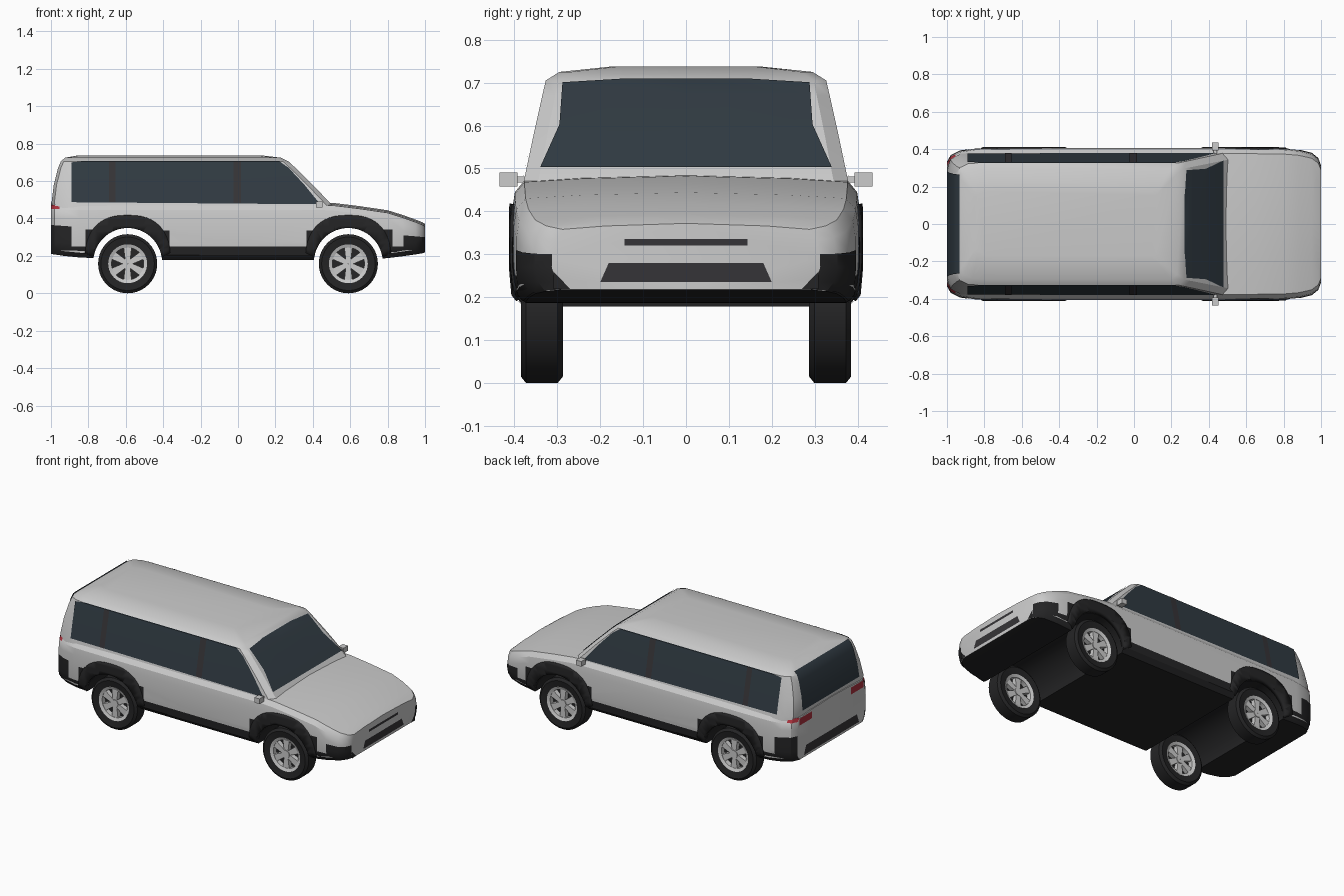
import bpy, bmesh, math
from mathutils import Vector

if "Cube" in bpy.data.objects:
    bpy.data.objects.remove(bpy.data.objects["Cube"])


def material(name, r, g, b):
    m = bpy.data.materials.new(name)
    m.diffuse_color = (r, g, b, 1)
    m.use_nodes = True
    m.node_tree.nodes["Principled BSDF"].inputs["Base Color"].default_value = m.diffuse_color
    return m


PAINT = material("silver", .55, .55, .55)
BLACK = material("black_plastic", .018, .018, .019)
GLASS = material("dark_glass", .03, .043, .055)
TRIM = material("dark_trim", .036, .034, .038)
RED = material("red_lens", .4, .03, .045)


def interp(table, t, k=1):
    for a, b in zip(table, table[1:]):
        if t <= b[0]:
            f = max(0, (t - a[0]) / (b[0] - a[0]))
            return a[k] + f * (b[k] - a[k])
    return table[-1][k]


def finish(name, bm, mats, angle=30):
    me = bpy.data.meshes.new(name)
    bm.to_mesh(me)
    bm.free()
    ob = bpy.data.objects.new(name, me)
    bpy.context.collection.objects.link(ob)
    for m in mats:
        me.materials.append(m)
    bpy.ops.object.select_all(action='DESELECT')
    ob.select_set(True)
    bpy.context.view_layer.objects.active = ob
    if angle:
        bpy.ops.object.shade_smooth_by_angle(angle=math.radians(angle))
    return ob


def loft(rings):
    bm = bmesh.new()
    rows = []
    for half in rings:
        ring = half + [(x, -y, z) for x, y, z in reversed(half) if y > 0]
        rows.append([bm.verts.new(p) for p in ring])
    n = len(rows[0])
    for a, b in zip(rows, rows[1:]):
        for i in range(n):
            bm.faces.new((a[i], a[(i + 1) % n], b[(i + 1) % n], b[i]))
    bm.faces.new(rows[0])
    bm.faces.new(rows[-1])
    bmesh.ops.recalc_face_normals(bm, faces=bm.faces)
    return bm


# body stations: x, half width, top z, bottom z
BODY = [(-1, .33, .478, .21), (-.98, .365, .48, .208), (-.93, .39, .48, .2),
        (-.85, .402, .48, .192), (-.6, .405, .48, .18), (0, .405, .48, .178),
        (.45, .405, .48, .178), (.52, .405, .476, .178), (.65, .404, .46, .18),
        (.8, .402, .438, .188), (.88, .395, .413, .198), (.95, .378, .388, .208),
        (.985, .35, .374, .214), (1, .31, .366, .218)]
# cabin levels: z, rear x, front x, half width
CABIN = [(.44, -.985, .53, .385), (.485, -.997, .49, .375), (.58, -.985, .4, .355),
         (.67, -.962, .308, .335), (.705, -.947, .27, .327), (.725, -.925, .23, .295),
         (.738, -.85, .12, .17)]


def section(x):
    w, zt, zb = (interp(BODY, x, k) for k in (1, 2, 3))
    return [(.93 * w, zb), (.985 * w, zb + .025), (w, .27), (w, zt - .075),
            (.985 * w, zt - .035), (.93 * w, zt - .008)], zt, zb


def half_width(x, z):
    if z > .474:
        return interp(CABIN, z, 3)
    return interp([(pz, py) for py, pz in section(x)[0]], z)


# lower body with wheel wells
rings = []
for st in BODY:
    x = st[0]
    side, zt, zb = section(x)
    rings.append([(x, 0, zb)] + [(x, y, z) for y, z in side] +
                 [(x, .6 * st[1], zt), (x, 0, zt + .006)])
bm = loft(rings)
for f in bm.faces:
    if f.normal.z < -.5:
        f.material_index = 1
body = finish("lower_body", bm, [PAINT, BLACK], 0)
for sx in (-.59, .59):
    bpy.ops.mesh.primitive_cylinder_add(vertices=48, radius=.185, depth=1.2,
                                        location=(sx, 0, .165), rotation=(math.pi / 2, 0, 0))
    cut = bpy.context.object
    cut.hide_render = True
    for m in (PAINT, BLACK):
        cut.data.materials.append(m)
    for p in cut.data.polygons:
        p.material_index = 1
    mod = body.modifiers.new("well", 'BOOLEAN')
    mod.operation, mod.object, mod.solver = 'DIFFERENCE', cut, 'EXACT'
    bpy.context.view_layer.objects.active = body
    bpy.ops.object.modifier_apply(modifier=mod.name)
    bpy.data.objects.remove(cut)
bpy.ops.object.select_all(action='DESELECT')
body.select_set(True)
bpy.ops.object.shade_smooth_by_angle(angle=math.radians(30))

# cabin
finish("cabin", loft([[(r, .8 * w, z), (r + .015, .92 * w, z), (r + .06, .985 * w, z),
                       (r + .12, w, z), (f - .03, w, z), (f, .91 * w, z)]
                      for z, r, f, w in CABIN]), [PAINT])


def panel(name, polys, place, mat, mirror=True, thick=0):
    """Thin skin: flat polygons cut at the body stations, then laid on the body."""
    bm = bmesh.new()
    for poly in polys:
        bm.faces.new([bm.verts.new((a, 0, b)) for a, b in poly])
    cuts = [((s[0], 0, 0), (1, 0, 0)) for s in BODY]
    cuts += [((0, 0, z), (0, 0, 1)) for z in (.205, .235, .27, .33, .36, .4, .44, .58, .67, .705)]
    for co, no in cuts:
        bmesh.ops.bisect_plane(bm, geom=bm.verts[:] + bm.edges[:] + bm.faces[:],
                               plane_co=co, plane_no=no)
    bmesh.ops.remove_doubles(bm, verts=bm.verts, dist=.0005)
    for v in bm.verts:
        v.co = place(v.co.x, v.co.z)
    ob = finish(name, bm, [mat])
    if thick:
        m = ob.modifiers.new("thickness", 'SOLIDIFY')
        m.thickness, m.offset = thick, -1
    if mirror:
        ob.modifiers.new("mirror", 'MIRROR').use_axis = (False, True, False)
    return ob


def side(off):
    return lambda x, z: Vector((x, -half_width(x, z) - off, z))


def rect(a0, b0, a1, b1):
    return [(a0, b0), (a1, b0), (a1, b1), (a0, b1)]


# side glass and its pillars
panel("side_windows", [[(-.89, .487), (.44, .476), (.355, .58), (.272, .67), (.22, .707),
                        (-.83, .707), (-.89, .7)]], side(.003), GLASS)
panel("window_pillars", [rect(-.69, .487, -.655, .705), rect(-.025, .482, .015, .705)],
      side(.005), TRIM)
# windscreen and rear window
panel("windscreen", [[(-.34, .5), (.34, .5), (.295, .6), (.288, .698), (.14, .707),
                      (-.14, .707), (-.288, .698), (-.295, .6)]],
      lambda y, z: Vector((interp(CABIN, z, 2) + .003, y, z + .003)), GLASS, False)
panel("rear_window", [[(-.28, .5), (.28, .5), (.265, .722), (-.265, .722)]],
      lambda y, z: Vector((interp(CABIN, z, 1) - .004, -y, z + .003)), GLASS, False)

# black cladding: bumpers, sills, arch feet
panel("side_cladding", [
    [(-1, .21), (-.89, .196), (-.89, .357), (-1, .365)],
    [(-.89, .196), (-.778, .188), (-.77, .25), (-.89, .25)],
    rect(-.815, .25, -.77, .34), rect(-.4, .18, .4, .25),
    rect(-.4, .25, -.365, .335), rect(.365, .25, .4, .335), rect(.77, .25, .825, .34),
    [(.778, .188), (.885, .2), (.885, .25), (.77, .25)],
    [(.885, .2), (1, .218), (1, .3), (.885, .31)]], side(.003), BLACK)


def arch(cx):
    pts = []
    for i in range(25):
        a = math.radians(8 + 164 * i / 24)
        c, s = math.cos(a), math.sin(a)
        pts.append(((cx + .184 * c, .165 + .184 * s),
                    (cx + .23 * math.copysign(abs(c) ** .8, c), .165 + .253 * s ** .8)))
    return [[p[0], p[1], q[1], q[0]] for p, q in zip(pts, pts[1:])]


panel("wheel_arches", arch(-.59) + arch(.59), side(.008), BLACK, thick=.025)


# nose and tail details
def nose(y, z):
    return Vector((1.003, y, z))


def tail(y, z):
    return Vector((-1.003, -y, z))


panel("front_grille", [[(-.2, .235), (.2, .235), (.18, .28), (-.18, .28)]], nose, TRIM, False)
panel("front_slot", [rect(-.143, .32, .143, .335)], nose, TRIM, False)
panel("front_lower_corners", [[(.27, .219), (.309, .219), (.309, .26)]], nose, BLACK)
panel("rear_lower_trim", [[(-.27, .225), (.27, .225), (.25, .28), (-.25, .28)]], tail, TRIM, False)
panel("tail_lights", [rect(.19, .425, .315, .468)], tail, RED)
panel("tail_light_sides", [rect(-1, .45, -.955, .473)], side(.004), RED)


# wheels
def lathe(name, profile, mat, seg=40):
    bm = bmesh.new()
    rows = [[bm.verts.new((r * math.cos(2 * math.pi * i / seg), y,
                           r * math.sin(2 * math.pi * i / seg))) for i in range(seg)]
            for r, y in profile]
    for a, b in zip(rows, rows[1:] + rows[:1]):
        for i in range(seg):
            j = (i + 1) % seg
            bm.faces.new((a[i], a[j], b[j], b[i]))
    bmesh.ops.recalc_face_normals(bm, faces=bm.faces)
    return finish(name, bm, [mat])


def spokes(name):
    bm = bmesh.new()
    for k in range(6):
        t = k * math.pi / 3 + math.pi / 6
        u, v = Vector((math.cos(t), 0, math.sin(t))), Vector((-math.sin(t), 0, math.cos(t)))
        corners = [u * .015 + v * .013, u * .09 + v * .022, u * .09 - v * .022, u * .015 - v * .013]
        rows = [[bm.verts.new(c + Vector((0, y, 0))) for c in corners] for y in (-.032, .034)]
        bm.faces.new(rows[0])
        bm.faces.new(rows[1])
        for i in range(4):
            j = (i + 1) % 4
            bm.faces.new((rows[0][i], rows[0][j], rows[1][j], rows[1][i]))
    bmesh.ops.recalc_face_normals(bm, faces=bm.faces)
    return finish(name, bm, [PAINT])


parts = [lathe("tyre", [(.104, -.042), (.143, -.049), (.158, -.037), (.158, .037),
                        (.143, .049), (.104, .042)], BLACK),
         lathe("rim", [(.104, -.043), (.104, .043), (.086, .036), (.086, -.036)], PAINT),
         lathe("hub", [(.001, -.036), (.024, -.036), (.024, .038), (.001, .038)], PAINT, 20),
         lathe("brake_disc", [(.001, -.006), (.088, -.006), (.088, .006), (.001, .006)], BLACK),
         spokes("spokes")]
for p in parts:
    for sx in (-1, 1):
        for sy in (-1, 1):
            ob = p if (sx, sy) == (1, 1) else p.copy()
            if ob is not p:
                bpy.context.collection.objects.link(ob)
            ob.location = (sx * .59, sy * .336, .158)
            ob.rotation_euler = (0, 0, 0 if sy > 0 else math.pi)

# door mirrors
for sy, label in ((-1, "right"), (1, "left")):
    for part, y, size in (("mirror", .414, (.036, .042, .032)), ("mirror_stem", .385, (.02, .03, .014))):
        bpy.ops.mesh.primitive_cube_add(size=1, location=(.435, sy * y, .474))
        ob = bpy.context.object
        ob.name, ob.scale = f"{label}_{part}", size
        ob.data.materials.append(PAINT)
